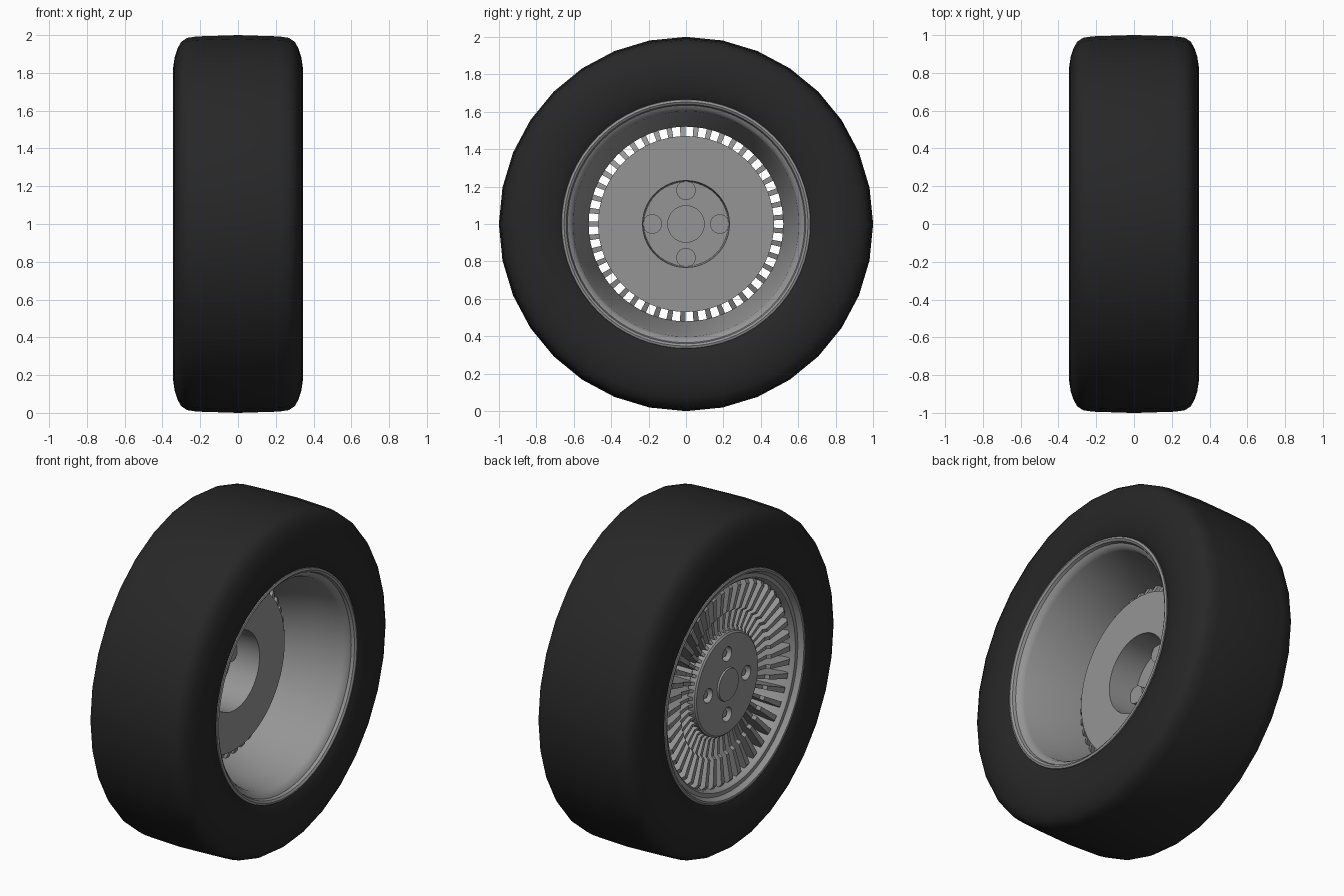
import bpy, bmesh, math
from mathutils import Matrix, Vector

cube = bpy.data.objects.get("Cube")
if cube:
    bpy.data.objects.remove(cube, do_unlink=True)

CENTRE = Vector((0, 0, 1))
SPOKES = 45


def make_material(name, colour, roughness):
    mat = bpy.data.materials.new(name)
    mat.use_nodes = True
    mat.diffuse_color = (*colour, 1)
    shader = mat.node_tree.nodes["Principled BSDF"]
    shader.inputs["Base Color"].default_value = (*colour, 1)
    shader.inputs["Roughness"].default_value = roughness
    return mat


rubber = make_material("black rubber", (0.02, 0.02, 0.02), 0.8)
alloy = make_material("grey alloy", (0.3, 0.3, 0.3), 0.5)


def finish(name, bm, mat, angle=None):
    bmesh.ops.recalc_face_normals(bm, faces=bm.faces)
    mesh = bpy.data.meshes.new(name)
    bm.to_mesh(mesh)
    bm.free()
    mesh.materials.append(mat)
    obj = bpy.data.objects.new(name, mesh)
    obj.location = CENTRE
    bpy.context.collection.objects.link(obj)
    if angle:
        smooth(obj, angle)
    return obj


def smooth(obj, angle):
    bpy.ops.object.select_all(action='DESELECT')
    obj.select_set(True)
    bpy.context.view_layer.objects.active = obj
    bpy.ops.object.shade_smooth_by_angle(angle=math.radians(angle))


def lathe(name, profile, steps, mat, angle, closed=True):
    """Turn an (x, radius) profile around the axle."""
    bm = bmesh.new()
    verts = [bm.verts.new((x, 0, r)) for x, r in profile]
    pairs = list(zip(verts, verts[1:]))
    if closed:
        pairs.append((verts[-1], verts[0]))
    edges = [bm.edges.new(p) for p in pairs]
    bmesh.ops.spin(bm, geom=verts + edges, cent=(0, 0, 0), axis=(1, 0, 0),
                   angle=math.tau, steps=steps)
    bmesh.ops.remove_doubles(bm, verts=bm.verts, dist=0.0001)
    return finish(name, bm, mat, angle)


def pegs(name, radius, x0, x1, sides=24, ring=0.18, count=4, angle=30, tip=1.0):
    """Cylinders along x, spaced round a circle."""
    bm = bmesh.new()
    for i in range(count):
        a = math.tau * i / count
        place = Matrix.Translation(((x0 + x1) / 2, ring * math.sin(a), ring * math.cos(a)))
        bmesh.ops.create_cone(bm, cap_ends=True, segments=sides, radius1=radius * tip,
                              radius2=radius, depth=abs(x1 - x0),
                              matrix=place @ Matrix.Rotation(math.pi / 2, 4, 'Y'))
    return finish(name, bm, alloy, angle)


# Tyre: one half of the section, mirrored across the middle
half = [(0.29, 0.63), (0.318, 0.66), (0.335, 0.71), (0.345, 0.78), (0.343, 0.83),
        (0.335, 0.885), (0.32, 0.93), (0.3, 0.965), (0.27, 0.985), (0.22, 0.993)]
section = half + [(0, 1.0)] + [(-x, r) for x, r in reversed(half)]
lathe("tyre", section, 32, rubber, 60)

# Rim: flanges at both ends, tapered barrel from the open side
lathe("rim_barrel", [
    (0.31, 0.668), (0.326, 0.664), (0.33, 0.652), (0.322, 0.64), (0.305, 0.634),
    (0.295, 0.615), (0.27, 0.602), (0.1, 0.575), (-0.06, 0.52), (-0.12, 0.52),
    (-0.235, 0.585), (-0.29, 0.595), (-0.3, 0.605), (-0.3, 0.628), (-0.315, 0.638),
    (-0.328, 0.645), (-0.33, 0.655), (-0.326, 0.664), (-0.31, 0.668),
    (-0.26, 0.65), (0.26, 0.65)], 64, alloy, 35)

# Hub with the recessed back and the disc behind the spokes
hub = lathe("hub_and_disc", [
    (-0.2, 0), (-0.2, 0.225), (-0.02, 0.232), (-0.02, 0.47), (-0.06, 0.47),
    (-0.09, 0.27), (-0.2, 0.27), (-0.22, 0.3), (-0.265, 0.3), (-0.273, 0.29),
    (-0.273, 0)], 64, alloy, None, closed=False)

# Bolt wells cut in the hub face
cutter = pegs("bolt_well_cutter", 0.042, -0.3, -0.225, angle=None)
cutter.hide_render = True
cut = hub.modifiers.new("bolt wells", 'BOOLEAN')
cut.operation = 'DIFFERENCE'
cut.solver = 'EXACT'
cut.object = cutter
bpy.ops.object.select_all(action='DESELECT')
hub.select_set(True)
bpy.context.view_layer.objects.active = hub
bpy.ops.object.modifier_apply(modifier=cut.name)
bpy.data.objects.remove(cutter, do_unlink=True)
smooth(hub, 30)

# Wheel bolts in the wells and bosses behind them
pegs("wheel_bolts", 0.024, -0.255, -0.22, sides=6, angle=None)
pegs("bolt_bosses", 0.052, -0.21, -0.165)

# Centre caps, front and back
pegs("front_centre_cap", 0.098, -0.283, -0.265, sides=40, ring=0, count=1, tip=0.95)
pegs("back_centre_cap", 0.1, -0.21, -0.18, sides=40, ring=0, count=1)

# Spokes: stepped blades that widen outwards
blade = [(-0.262, 0.285), (-0.24, 0.32), (-0.245, 0.41), (-0.265, 0.425),
         (-0.287, 0.57), (-0.27, 0.592), (-0.235, 0.588), (-0.12, 0.525),
         (-0.06, 0.525), (-0.03, 0.465), (-0.08, 0.265), (-0.21, 0.265)]
bm = bmesh.new()
for i in range(SPOKES):
    turn = Matrix.Rotation(math.tau * (i + 0.25) / SPOKES, 4, 'X')
    sides = [[bm.verts.new(turn @ Vector((x, s * 0.028 * r, r))) for x, r in blade]
             for s in (-1, 1)]
    bm.faces.new(sides[0])
    bm.faces.new(sides[1][::-1])
    for k in range(len(blade)):
        j = (k + 1) % len(blade)
        bm.faces.new((sides[0][k], sides[1][k], sides[1][j], sides[0][j]))
finish("spokes", bm, alloy)
